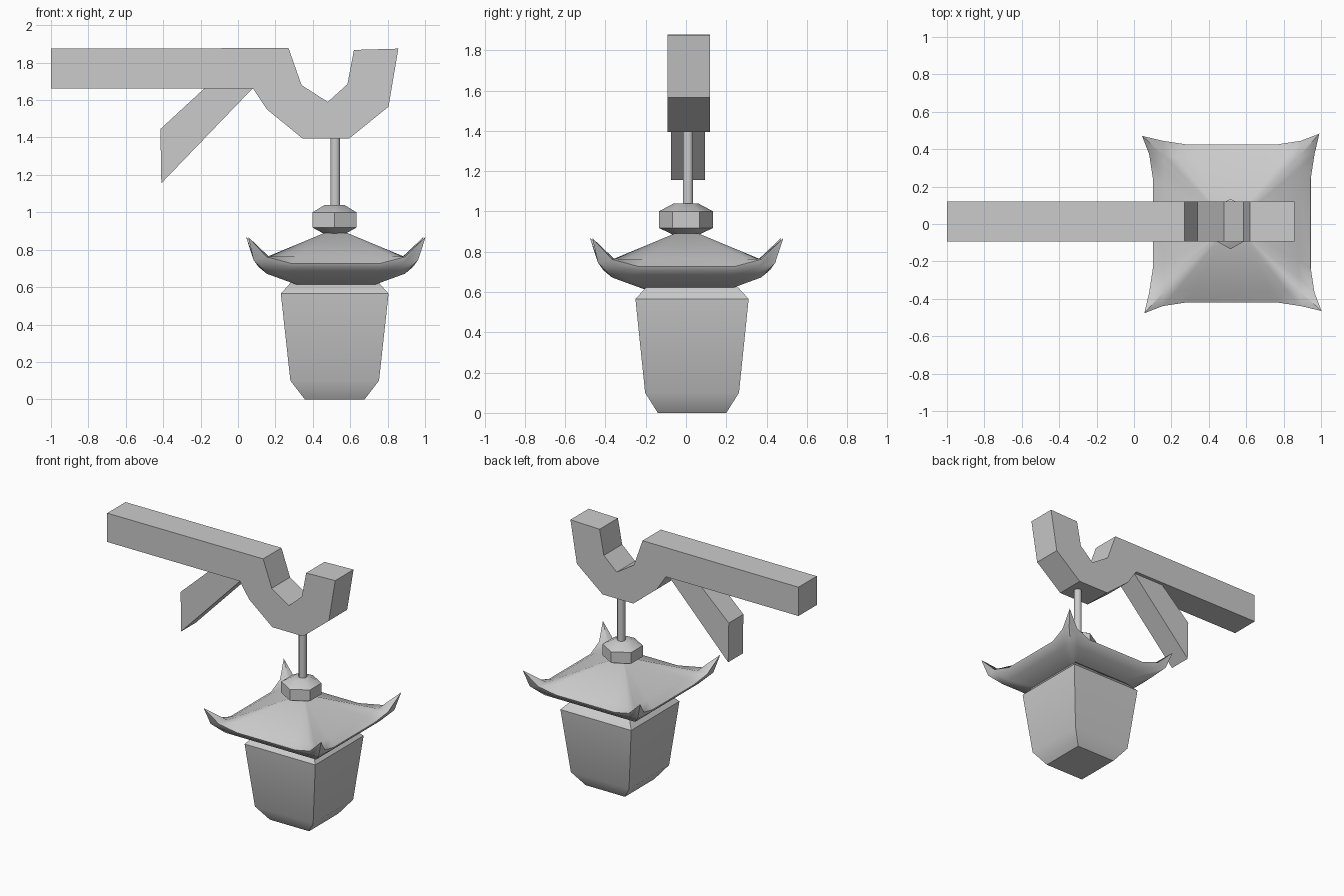
import bpy, bmesh
from math import sin, cos, pi, radians

if "Cube" in bpy.data.objects:
    bpy.data.objects.remove(bpy.data.objects["Cube"])


def finish(name, bm, smooth=None):
    bmesh.ops.recalc_face_normals(bm, faces=bm.faces)
    mesh = bpy.data.meshes.new(name)
    bm.to_mesh(mesh)
    bm.free()
    ob = bpy.data.objects.new(name, mesh)
    bpy.context.collection.objects.link(ob)
    if smooth:
        bpy.ops.object.select_all(action='DESELECT')
        bpy.context.view_layer.objects.active = ob
        ob.select_set(True)
        bpy.ops.object.shade_smooth_by_angle(angle=radians(smooth))
    return ob


def extrude_profile(name, pts, y0, y1):
    """Extrude an x-z outline along y."""
    bm = bmesh.new()
    face = bm.faces.new([bm.verts.new((x, y0, z)) for x, z in pts])
    new = bmesh.ops.extrude_face_region(bm, geom=[face])['geom']
    bmesh.ops.translate(bm, vec=(0, y1 - y0, 0),
                        verts=[g for g in new if isinstance(g, bmesh.types.BMVert)])
    return finish(name, bm)


def loft(name, rings, smooth):
    """Skin a stack of equal-length point rings and cap both ends."""
    bm = bmesh.new()
    loops = [[bm.verts.new(p) for p in ring] for ring in rings]
    n = len(loops[0])
    for a, b in zip(loops, loops[1:]):
        for i in range(n):
            j = (i + 1) % n
            bm.faces.new((a[i], a[j], b[j], b[i]))
    bm.faces.new(loops[0])
    bm.faces.new(loops[-1])
    return finish(name, bm, smooth)


def polygon(cx, cy, r, z, n, phase=0.0):
    return [(cx + r * cos(phase + 2 * pi * i / n),
             cy + r * sin(phase + 2 * pi * i / n), z) for i in range(n)]


def square_ring(cx, cy, side):
    """Half a side as (along, out, height), mirrored and turned four times."""
    corner, rest = side[0], side[1:]
    full = [corner] + rest + [(-t, h, z) for t, h, z in reversed(rest)]
    ring = []
    for k in range(4):
        c, s = round(cos(k * pi / 2)), round(sin(k * pi / 2))
        ring += [(cx + t * c - h * s, cy + t * s + h * c, z) for t, h, z in full]
    return ring


def plain(h, z):
    return [(h, h, z), (h * .82, h, z), (h * .57, h, z)]


CX = 0.52

# Hooked beam
extrude_profile("beam", [
    (-1, 1.875), (0.27, 1.878), (0.34, 1.68), (0.48, 1.59), (0.585, 1.685),
    (0.62, 1.868), (0.857, 1.875), (0.805, 1.565), (0.595, 1.395),
    (0.345, 1.395), (0.155, 1.55), (0.08, 1.663), (-1, 1.663)], -0.093, 0.12)

# Slanted brace
extrude_profile("brace", [(-0.415, 1.445), (-0.15, 1.69), (0.1, 1.685),
                          (-0.41, 1.155)], -0.075, 0.095)

# Hanging rod
loft("rod", [polygon(CX, 0.01, 0.028, z, 8, pi / 8) for z in (0.95, 1.4)], 50)

# Six-sided knob
loft("knob", [polygon(CX - .004, 0, r, z, 6, pi / 6) for r, z in
              ((0.065, 0.885), (0.135, 0.918), (0.135, 1.0), (0.06, 1.04))], 50)

# Roof with upturned corners, from the underside over the rim to the peak
roof_sides = [
    plain(0.20, 0.61),
    plain(0.37, 0.672),
    [(.44, .44, .745), (.36, .425, .725), (.24, .415, .71)],
    [(.468, .48, .868), (.37, .442, .762), (.24, .422, .727)],
    plain(0.36, 0.765),
    plain(0.06, 0.89),
]
loft("roof", [square_ring(CX + .003, 0.003, s) for s in roof_sides], 45)

# Tapered lantern body
body = [(0.16, 0.17, 0.0), (0.237, 0.233, 0.10), (0.288, 0.281, 0.565),
        (0.23, 0.222, 0.63)]
loft("lantern_body", [[(CX - .003 + sx * hx, 0.03 + sy * hy, z)
                       for sx, sy in ((-1, -1), (1, -1), (1, 1), (-1, 1))]
                      for hx, hy, z in body], 48)
